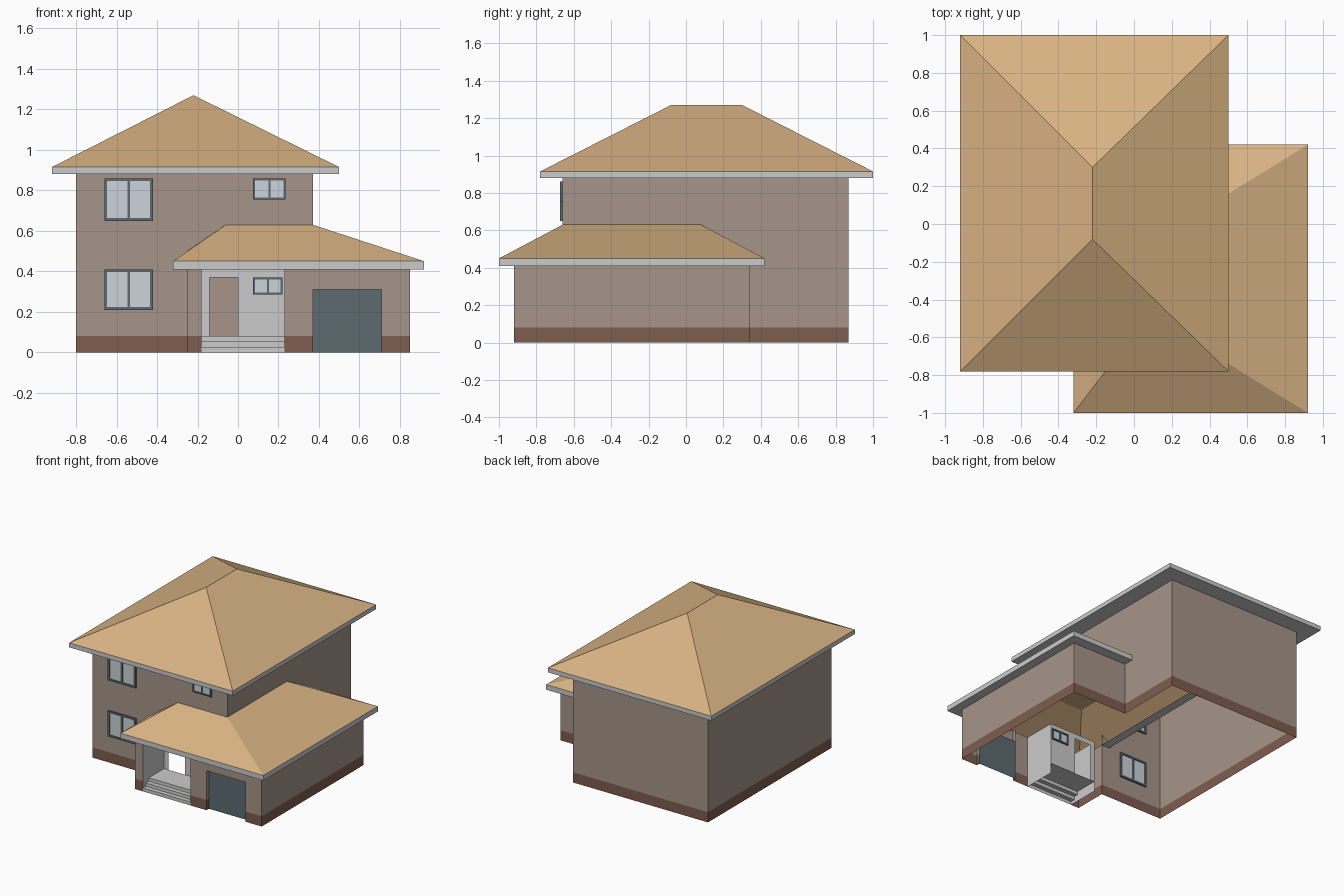
import bpy, bmesh

if "Cube" in bpy.data.objects:
    bpy.data.objects.remove(bpy.data.objects["Cube"])


def material(name, rgb):
    m = bpy.data.materials.new(name)
    m.diffuse_color = (*rgb, 1)
    m.use_nodes = True
    m.node_tree.nodes["Principled BSDF"].inputs["Base Color"].default_value = m.diffuse_color
    return m


TAN = material("roof_tan", (0.69, 0.45, 0.23))
WALL = material("wall_taupe", (0.38, 0.30, 0.25))
BASE = material("base_brown", (0.21, 0.11, 0.08))
SLATE = material("slate", (0.11, 0.145, 0.165))
GLASS = material("glass", (0.60, 0.66, 0.69))


def mesh(name, faces, mat=None):
    """Object from a list of polygons; coincident corners are merged."""
    bm = bmesh.new()
    for f in faces:
        bm.faces.new([bm.verts.new(p) for p in f])
    bmesh.ops.remove_doubles(bm, verts=bm.verts, dist=1e-4)
    me = bpy.data.meshes.new(name)
    bm.to_mesh(me)
    bm.free()
    ob = bpy.data.objects.new(name, me)
    bpy.context.collection.objects.link(ob)
    if mat:
        me.materials.append(mat)
    return ob


def strip(path, z0, z1):
    """Upright sheets along a plan path; they face left of the path."""
    return [[(*b, z0), (*a, z0), (*a, z1), (*b, z1)] for a, b in zip(path, path[1:])]


def box_faces(x0, x1, y0, y1, z0, z1):
    ring = [(x0, y0), (x0, y1), (x1, y1), (x1, y0), (x0, y0)]
    return strip(ring, z0, z1) + [
        [(x0, y0, z1), (x1, y0, z1), (x1, y1, z1), (x0, y1, z1)],
        [(x0, y1, z0), (x1, y1, z0), (x1, y0, z0), (x0, y0, z0)]]


def ring(r, z):
    x0, x1, y0, y1 = r
    return [(x0, y0, z), (x1, y0, z), (x1, y1, z), (x0, y1, z)]


def bridge(a, b):
    return [[a[i], a[(i + 1) % 4], b[(i + 1) % 4], b[i]] for i in range(4)]


def hip_roof(name, inner, eave, top, z0, z1, z2):
    """Soffit and fascia band with sloped sheets above."""
    low, high = ring(eave, z0), ring(eave, z1)
    mesh(name + "_eaves", bridge(ring(inner, z0), low) + bridge(low, high))
    peak = ring(top, z2)
    faces = []
    for q in bridge(high, peak):
        faces.append([p for i, p in enumerate(q) if p not in q[:i]])
    if top[0] != top[1]:
        faces.append(peak)
    mesh(name, faces, TAN)


def window(name, x0, x1, z0, z1, y=-0.66, t=0.014):
    """Two panes in a frame with a centre post."""
    ya, yb, m = y - 0.014, y + 0.014, (x0 + x1) / 2
    bars = [(x0, x0 + t, z0, z1), (x1 - t, x1, z0, z1), (m - t / 2, m + t / 2, z0, z1),
            (x0 + t, x1 - t, z0, z0 + t), (x0 + t, x1 - t, z1 - t, z1)]
    for i, (a, b, c, d) in enumerate(bars):
        mesh(f"{name}_frame_{i}", box_faces(a, b, ya, yb, c, d), SLATE)
    mesh(name + "_glass", box_faces(x0 + .005, x1 - .005, y - .007, y + .007,
                                    z0 + .005, z1 - .005), GLASS)


# Ground-level outline, broken by the porch and garage openings
outline = [(-.18, -.92), (-.25, -.92), (-.25, -.66), (-.8, -.66), (-.8, .87), (.37, .87),
           (.37, .34), (.85, .34), (.85, -.92), (.71, -.92), (.71, -.89)]
pier = [(.37, -.89), (.37, -.92), (.23, -.92)]
mesh("base_band", strip(outline, 0, .08) + strip(pier, 0, .08), BASE)
mesh("lower_walls", strip(outline, .08, .41) + strip(pier, .08, .41)
     + strip([(.71, -.92), (.37, -.92)], .31, .41), WALL)

# Upper walls, cut along the line of the lower roof
front = [(-.8, .41), (-.25, .41), (-.25, .5), (-.06, .63), (.37, .63), (.37, .88), (-.8, .88)]
side = [(.34, .41), (.87, .41), (.87, .88), (-.66, .88), (-.66, .63), (.08, .63), (.34, .49)]
mesh("upper_walls", strip([(-.8, -.66), (-.8, .87), (.37, .87)], .41, .88)
     + [[(x, -.66, z) for x, z in front], [(.37, y, z) for y, z in side]], WALL)

# Roofs
hip_roof("main_roof", (-.8, .37, -.66, .87), (-.92, .5, -.78, 1.0),
         (-.22, -.22, -.08, .30), .88, .915, 1.27)
hip_roof("lower_roof", (-.25, .85, -.92, .34), (-.32, .92, -1.0, .42),
         (-.06, .37, -.66, .08), .41, .45, .63)

# Garage door set back in its opening
mesh("garage_door", strip([(.71, -.89), (.37, -.89)], 0, .31), SLATE)
mesh("garage_door_head", [[(.37, -.89, .31), (.71, -.89, .31), (.71, -.92, .31), (.37, -.92, .31)]], WALL)

# Porch lining with an open doorway
porch = strip([(.23, -.92), (.23, -.66)], 0, .41) + strip([(-.18, -.66), (-.18, -.92)], 0, .41)
for a, b, z0, z1 in [(.23, 0, .08, .41), (0, -.14, .37, .41), (-.14, -.18, .08, .41)]:
    porch += strip([(a, -.66), (b, -.66)], z0, z1)
mesh("porch_walls", porch)

# Steps and landing
steps, n, h = [], 3, .08 / 3
for i in range(n):
    y0 = -.92 + .035 * i
    y1 = -.66 if i == n - 1 else y0 + .035
    z = h * (i + 1)
    steps += strip([(.23, y0), (-.18, y0)], z - h, z)
    steps.append([(-.18, y0, z), (.23, y0, z), (.23, y1, z), (-.18, y1, z)])
mesh("porch_steps", steps)

# Windows
window("upper_left_window", -.66, -.42, .65, .86)
window("lower_left_window", -.66, -.42, .21, .41)
window("upper_right_window", .075, .235, .755, .86, t=.01)
window("porch_window", .075, .22, .285, .37, t=.01)
